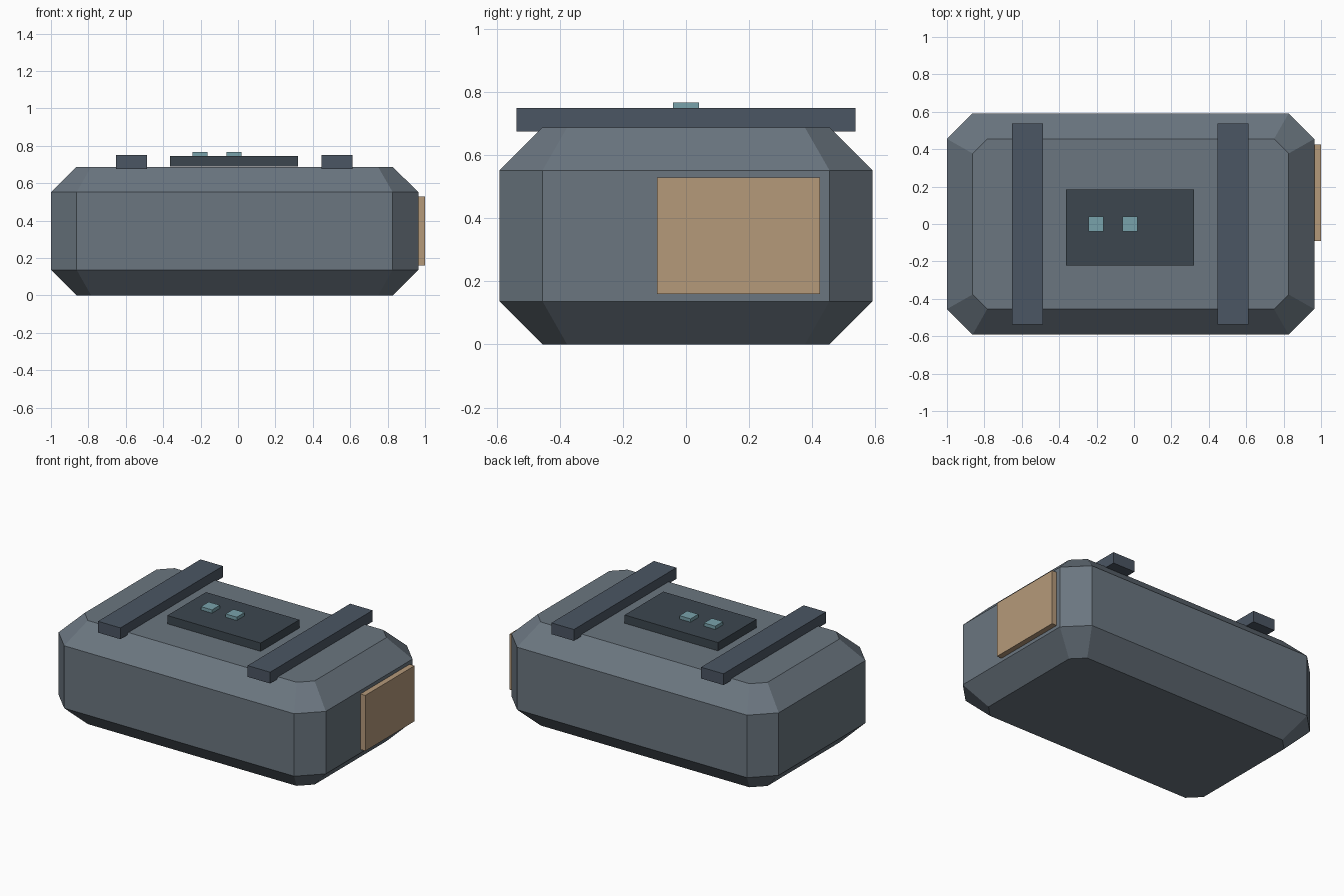
import bpy, bmesh

if "Cube" in bpy.data.objects:
    bpy.data.objects.remove(bpy.data.objects["Cube"])


def material(name, rgb):
    m = bpy.data.materials.new(name)
    m.diffuse_color = (*rgb, 1)
    m.use_nodes = True
    m.node_tree.nodes["Principled BSDF"].inputs["Base Color"].default_value = m.diffuse_color
    return m


def finish(name, bm, mat):
    bmesh.ops.recalc_face_normals(bm, faces=bm.faces)
    mesh = bpy.data.meshes.new(name)
    bm.to_mesh(mesh)
    bm.free()
    mesh.materials.append(mat)
    obj = bpy.data.objects.new(name, mesh)
    bpy.context.collection.objects.link(obj)
    return obj


def box(name, x, y, z, mat):
    """Box from (min, max) ranges on each axis."""
    bm = bmesh.new()
    bmesh.ops.create_cube(bm, size=1)
    for v in bm.verts:
        v.co = [(lo + hi) / 2 + c * (hi - lo) for c, (lo, hi) in zip(v.co, (x, y, z))]
    return finish(name, bm, mat)


def octagon(bm, cx, hx, hy, cut, z):
    """Rectangle ring with its four corners cut off."""
    pts = []
    for sx, sy in ((1, 1), (-1, 1), (-1, -1), (1, -1)):
        pair = [(cx + sx * hx, sy * (hy - cut)), (cx + sx * (hx - cut), sy * hy)]
        pts += pair if sx * sy > 0 else pair[::-1]
    return [bm.verts.new((px, py, z)) for px, py in pts]


shell = material("shell_grey", (0.145, 0.18, 0.215))
rail_mat = material("rail_blue_grey", (0.07, 0.092, 0.125))
dark = material("dark_panel", (0.045, 0.062, 0.078))
teal = material("teal", (0.19, 0.36, 0.41))
tan = material("tan", (0.46, 0.32, 0.195))

# Chamfered case
CX, HX, HY, C = -0.018, 0.982, 0.592, 0.137
bm = bmesh.new()
rings = [octagon(bm, CX, HX - d, HY - d, cut, z) for d, cut, z in
         ((C, 0.078, 0), (0, C, C), (0, C, 0.552), (C, 0.078, 0.688))]
for a, b in zip(rings, rings[1:]):
    for i in range(8):
        j = (i + 1) % 8
        bm.faces.new((a[i], a[j], b[j], b[i]))
bm.faces.new(rings[0][::-1])
bm.faces.new(rings[-1])
finish("case", bm, shell)

# Lid rails
for side, x in (("left", -0.57), ("right", 0.53)):
    box(f"{side}_rail", (x - 0.0825, x + 0.0825), (-0.538, 0.538), (0.675, 0.75), rail_mat)

# Control panel with two buttons
box("control_panel", (-0.364, 0.322), (-0.222, 0.184), (0.69, 0.745), dark)
for i, x in enumerate((-0.203, -0.021)):
    box(f"button_{i + 1}", (x - 0.041, x + 0.041), (-0.041, 0.041), (0.743, 0.767), teal)

# Side plate on the right end
box("side_plate", (0.96, 1.0), (-0.092, 0.425), (0.16, 0.529), tan)
